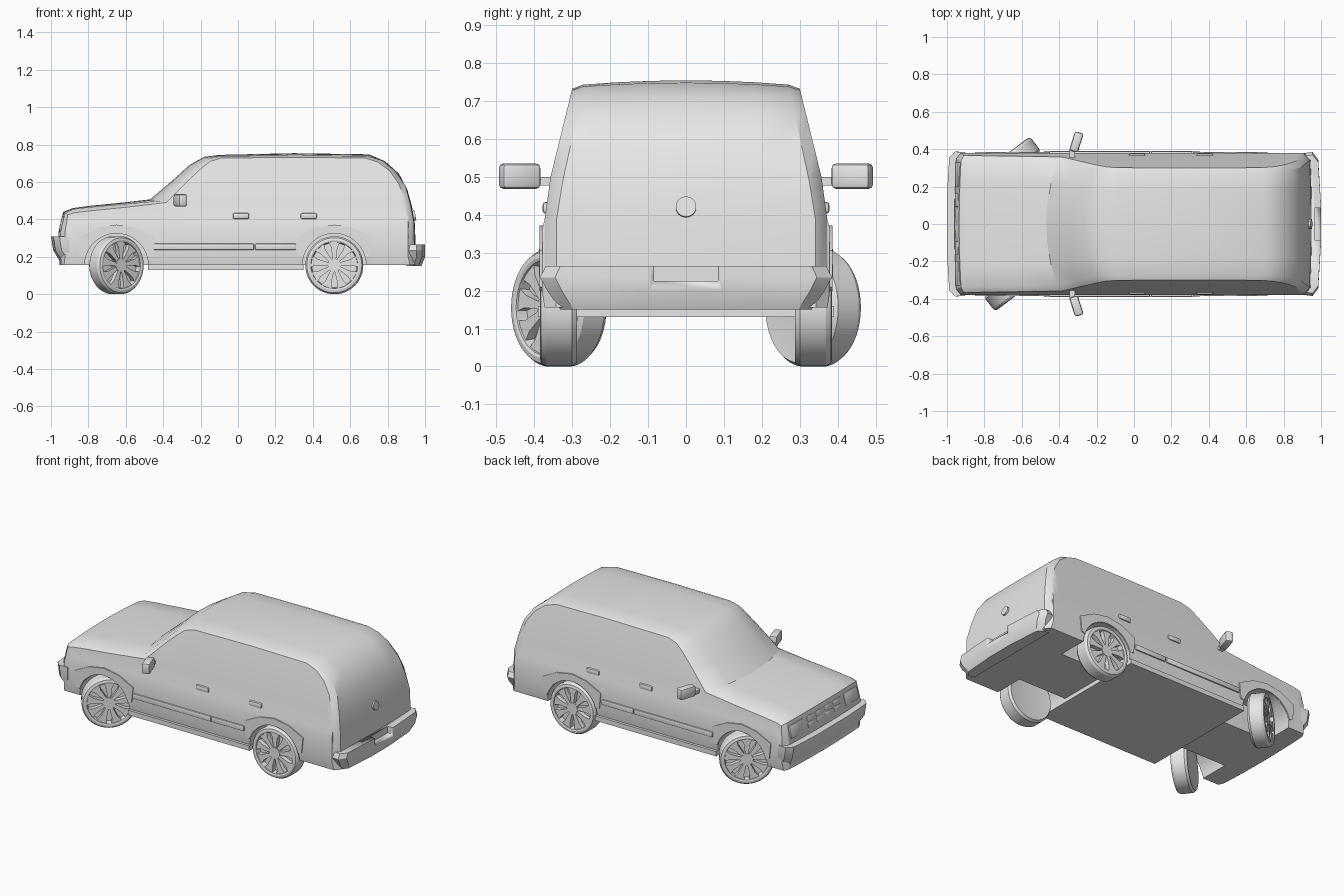
import bpy, bmesh, math
from mathutils import Matrix, Vector

if "Cube" in bpy.data.objects:
    bpy.data.objects.remove(bpy.data.objects["Cube"])

grey = bpy.data.materials.new("plain grey")
grey.diffuse_color = (0.8, 0.8, 0.8, 1)
grey.use_nodes = True
grey.node_tree.nodes["Principled BSDF"].inputs["Base Color"].default_value = grey.diffuse_color


def finish(name, bm, angle=30):
    bmesh.ops.remove_doubles(bm, verts=bm.verts, dist=0.0005)
    bmesh.ops.recalc_face_normals(bm, faces=bm.faces)
    me = bpy.data.meshes.new(name)
    bm.to_mesh(me)
    bm.free()
    ob = bpy.data.objects.new(name, me)
    bpy.context.collection.objects.link(ob)
    me.materials.append(grey)
    bpy.ops.object.select_all(action='DESELECT')
    ob.select_set(True)
    bpy.context.view_layer.objects.active = ob
    bpy.ops.object.shade_smooth_by_angle(angle=math.radians(angle))
    return ob


def add_face(bm, pts):
    clean = []
    for p in pts:
        p = Vector(p)
        if all((p - q).length > 1e-4 for q in clean):
            clean.append(p)
    if len(clean) > 2:
        bm.faces.new([bm.verts.new(p) for p in clean])


def loft(bm, rings):
    n = len(rings[0])
    for a, b in zip(rings, rings[1:]):
        for i in range(n):
            j = (i + 1) % n
            add_face(bm, [a[i], a[j], b[j], b[i]])
    add_face(bm, rings[0])
    add_face(bm, rings[-1])


def box(name, lo, hi, bevel=0.0, rot=None):
    bm = bmesh.new()
    bmesh.ops.create_cube(bm, size=1)
    c = (Vector(lo) + Vector(hi)) / 2
    size = Vector(hi) - Vector(lo)
    bmesh.ops.scale(bm, vec=size, verts=bm.verts)
    if bevel:
        bmesh.ops.bevel(bm, geom=bm.edges[:], offset=bevel, segments=2,
                        affect='EDGES', profile=0.5)
    m = Matrix.Translation(c) @ (rot or Matrix())
    bmesh.ops.transform(bm, matrix=m, verts=bm.verts)
    return finish(name, bm)


def cut(target, cutter):
    mod = target.modifiers.new("cut", 'BOOLEAN')
    mod.operation, mod.solver, mod.object = 'DIFFERENCE', 'EXACT', cutter
    bpy.context.view_layer.objects.active = target
    bpy.ops.object.modifier_apply(modifier=mod.name)
    bpy.data.objects.remove(cutter)


# Body shell: rows run from nose over hood and roof to tail;
# each has side edge, shoulder and centre line as x, z pairs
FLOOR = 0.155
ROWS = [
    (-.93, FLOOR, -.945, FLOOR, -.955, FLOOR), (-.925, .33, -.95, .33, -.96, .33),
    (-.91, .425, -.925, .435, -.935, .44), (-.88, .435, -.88, .455, -.885, .46),
    (-.8, .445, -.8, .465, -.8, .472), (-.6, .465, -.6, .483, -.6, .492),
    (-.385, .49, -.41, .50, -.47, .507), (-.28, .595, -.30, .605, -.36, .60),
    (-.2, .67, -.215, .685, -.26, .69), (-.15, .71, -.155, .725, -.18, .735),
    (-.09, .728, -.09, .738, -.1, .745), (.3, .732, .3, .743, .3, .754),
    (.68, .728, .69, .738, .70, .748), (.75, .705, .77, .715, .785, .712),
    (.81, .66, .84, .66, .86, .645), (.86, .59, .895, .58, .905, .56),
    (.89, .51, .92, .49, .93, .47), (.91, .40, .94, .39, .945, .38),
    (.92, FLOOR, .945, FLOOR, .955, FLOOR)]
WIDTH = [(.15, .372), (.2, .38), (.36, .38), (.385, .373), (.5, .357), (.74, .298)]


def half_width(z):
    for (z0, w0), (z1, w1) in zip(WIDTH, WIDTH[1:]):
        if z <= z1:
            return w0 + (w1 - w0) * (z - z0) / (z1 - z0)
    return WIDTH[-1][1]


def body_row(row):
    xe, ze, xm, zm, xc, zc = row
    pts = []
    for lv in (FLOOR, .2, .36, .385, .5, 1):
        z = min(lv, ze)
        pts.append((xe, half_width(z), z))
    ym = half_width(ze) - .03
    for f in (1, .66, .33, 0):
        k = 1 - f * f
        pts.append((xm + (xc - xm) * k, ym * f, zm + (zc - zm) * k))
    return pts + [(x, -y, z) for x, y, z in pts[-2::-1]]


bm = bmesh.new()
loft(bm, [body_row(r) for r in ROWS])
body = finish("body", bm)

# Wheel wells
FRONT_X, REAR_X, TRACK, AXLE = -.65, .515, .335, .155
for cx in (FRONT_X, REAR_X):
    for s in (1, -1):
        bm = bmesh.new()
        bmesh.ops.create_cone(bm, cap_ends=True, segments=40, radius1=.17,
                              radius2=.17, depth=.3)
        bmesh.ops.transform(bm, verts=bm.verts, matrix=Matrix.Translation(
            (cx, s * .335, AXLE)) @ Matrix.Rotation(math.pi / 2, 4, 'X'))
        cut(body, finish("well_cutter", bm))
bpy.context.view_layer.objects.active = body
body.select_set(True)
bpy.ops.object.shade_smooth_by_angle(angle=math.radians(30))


# Wheels: lathed tyre with dished rim, wedge spokes and hub
def wheel(name, cx, s, steer):
    bm = bmesh.new()
    prof = [(0, -.04), (.125, -.045), (.145, -.048), (.155, -.034), (.155, .034),
            (.147, .047), (.133, .05), (.125, .047), (.12, .015), (0, .015)]
    n = 48
    rings = [[(r * math.cos(t * math.tau / n), y, r * math.sin(t * math.tau / n))
              for r, y in prof] for t in range(n + 1)]
    for a, b in zip(rings, rings[1:]):
        for i in range(len(prof) - 1):
            add_face(bm, [a[i], a[i + 1], b[i + 1], b[i]])
    for k in range(9):
        a = k * math.tau / 9 + math.pi / 2
        d, t = Vector((math.cos(a), 0, math.sin(a))), Vector((-math.sin(a), 0, math.cos(a)))
        flat = [d * .02 - t * .008, d * .02 + t * .008, d * .095 + t * .017,
                d * .123 + t * .031, d * .123 - t * .031, d * .095 - t * .017]
        loft(bm, [[p + Vector((0, y, 0)) for p in flat] for y in (.012, .042)])
    hub = [(.036 * math.cos(i * math.tau / 20), .036 * math.sin(i * math.tau / 20))
           for i in range(20)]
    loft(bm, [[(x, y, z) for x, z in hub] for y in (.012, .044)])
    m = (Matrix.Translation((cx, s * TRACK, AXLE)) @ Matrix.Rotation(steer, 4, 'Z')
         @ Matrix.Rotation(0 if s > 0 else math.pi, 4, 'Z'))
    bmesh.ops.transform(bm, matrix=m, verts=bm.verts)
    finish(name, bm)


for s, side in ((1, "right"), (-1, "left")):
    wheel("front_wheel_" + side, FRONT_X, s, math.radians(37))
    wheel("rear_wheel_" + side, REAR_X, s, 0)

    # Wheel arch flares
    for cx, end in ((FRONT_X, "front"), (REAR_X, "rear")):
        inner = [(.172 * math.cos(math.radians(a)), AXLE + .172 * math.sin(math.radians(a)))
                 for a in range(15, 166, 10)]
        outer = [(-.19, .21), (-.2, .305), (-.1, .355), (0, .372),
                 (.1, .355), (.2, .305), (.19, .21)]
        bm = bmesh.new()
        loft(bm, [[(cx + x, s * y, z) for x, z in inner + outer] for y in (.355, .386)])
        finish(end + "_arch_flare_" + side, bm)

    def side_box(name, x0, x1, y0, y1, z0, z1, bevel=0.0, rot=None):
        box(name + "_" + side, (x0, min(s * y0, s * y1), z0),
            (x1, max(s * y0, s * y1), z1), bevel, rot)

    # Side trim, door handles and mirrors
    side_box("front_door_trim", -.45, .085, .36, .388, .237, .27, .004)
    side_box("rear_door_trim", .092, .31, .36, .388, .237, .27, .004)
    side_box("front_handle", -.028, .06, .355, .378, .402, .434, .009)
    side_box("rear_handle", .335, .422, .355, .378, .402, .434, .009)
    side_box("mirror_stalk", -.345, -.315, .345, .40, .477, .499)
    side_box("mirror", -.332, -.284, .385, .492, .468, .535, .012,
             Matrix.Rotation(-s * math.radians(18), 4, 'Z'))

# Floor pan with side steps
box("floor_step", (-.48, -.39, .13), (.35, .39, .16))


# Bumpers: plan outline lofted upward
def bumper(name, plan, levels):
    bm = bmesh.new()
    rings = []
    for z, dx, sy in levels:
        half = [(x + (dx if i else 0), y * sy, z) for i, (x, y) in enumerate(plan)]
        rings.append(half + [(x, -y, zz) for x, y, zz in half[::-1]])
    loft(bm, rings)
    return finish(name, bm)


bumper("front_bumper", [(-.9, .383), (-.955, .387), (-.988, .355), (-1.0, .15)],
       [(.172, .05, .93), (.235, .012, 1), (.31, 0, 1)])
rear = bumper("rear_bumper", [(.9, .378), (.955, .385), (.985, .345), (1.0, .1)],
              [(.15, -.02, .86), (.2, 0, .95), (.235, 0, 1), (.265, 0, .96)])
cut(rear, box("notch_cutter", (.965, -.085, .225), (1.1, .085, .3)))

# Grille blocks and lamps lean with the nose
lean = Matrix.Rotation(math.radians(13), 4, 'Y')
for i in range(4):
    for z in (.362, .398):
        y = (i - 1.5) * .085
        x = -.953 + (z - .33) * .22
        box("grille_block", (x - .008, y - .036, z - .014), (x + .008, y + .036, z + .014), .003, lean)
for s in (1, -1):
    box("headlamp", (-.949, s * .265 - .065, .34), (-.931, s * .265 + .065, .415), .003, lean)

# Round tailgate badge
bm = bmesh.new()
bmesh.ops.create_cone(bm, cap_ends=True, segments=24, radius1=.027, radius2=.027, depth=.016)
bmesh.ops.transform(bm, verts=bm.verts, matrix=Matrix.Translation(
    (.941, 0, .42)) @ Matrix.Rotation(math.radians(80), 4, 'Y'))
finish("tailgate_badge", bm)
